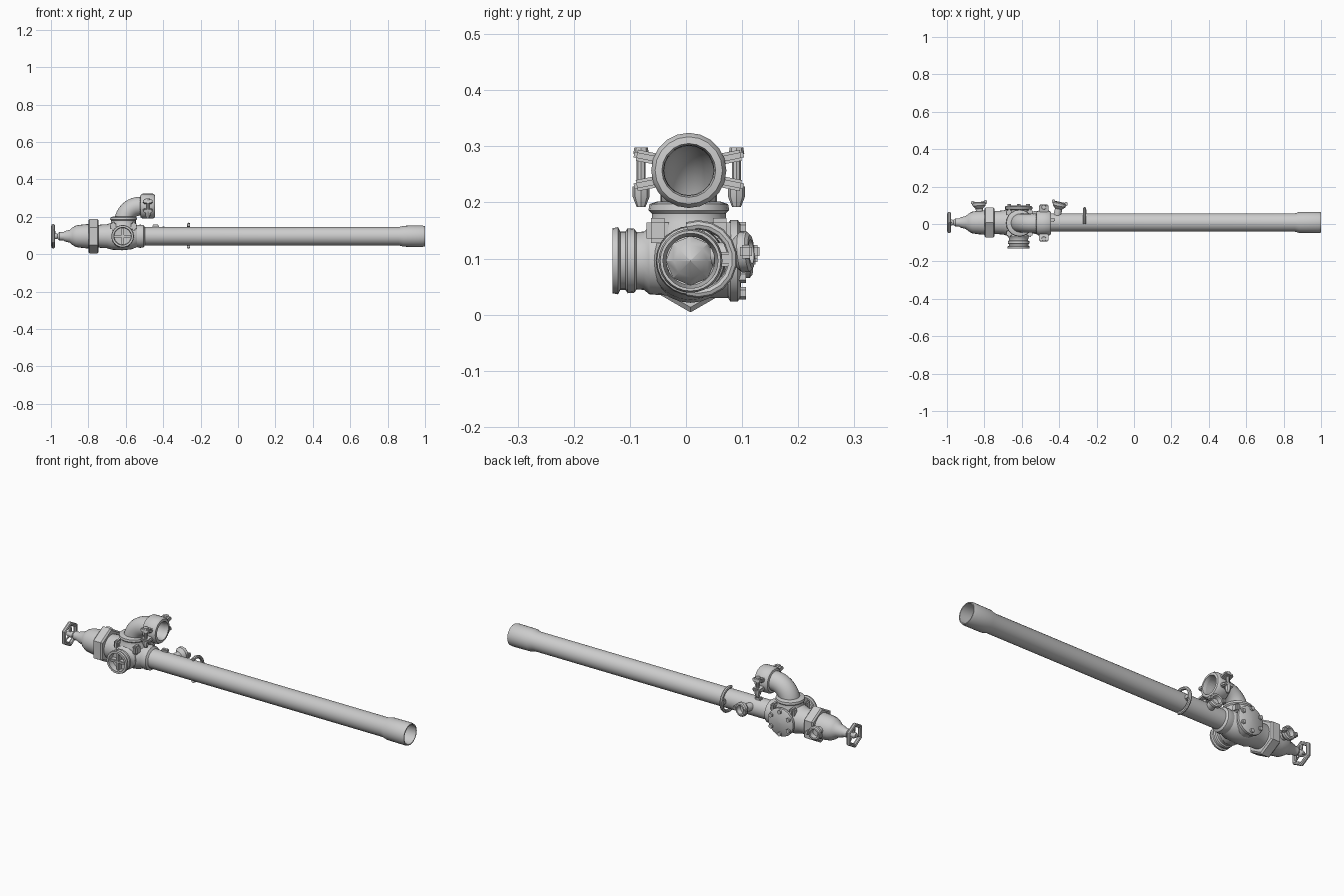
import bpy, bmesh, math
from mathutils import Vector, Matrix

if "Cube" in bpy.data.objects:
    bpy.data.objects.remove(bpy.data.objects["Cube"])

CY, CZ = 0.008, 0.096          # main pipe axis


def finish(name, bm, angle=35):
    bmesh.ops.remove_doubles(bm, verts=bm.verts, dist=1e-5)
    bmesh.ops.recalc_face_normals(bm, faces=bm.faces)
    me = bpy.data.meshes.new(name)
    bm.to_mesh(me)
    bm.free()
    ob = bpy.data.objects.new(name, me)
    bpy.context.collection.objects.link(ob)
    bpy.ops.object.select_all(action='DESELECT')
    ob.select_set(True)
    bpy.context.view_layer.objects.active = ob
    bpy.ops.object.shade_smooth_by_angle(angle=math.radians(angle))
    return ob


def sweep_rings(bm, rings, closed=False):
    loops = [[bm.verts.new(p) for p in ring] for ring in rings]
    n = len(loops[0])
    pairs = list(zip(loops, loops[1:])) + ([(loops[-1], loops[0])] if closed else [])
    for a, b in pairs:
        for i in range(n):
            j = (i + 1) % n
            bm.faces.new((a[i], a[j], b[j], b[i]))
    return loops


def lathe(name, origin, axis, profile, seg=24, phase=0.0):
    """Revolve (distance, radius) points about an axis; radius 0 closes an end."""
    axis = Vector(axis).normalized()
    up = Vector((0, 0, 1)) if abs(axis.z) < 0.9 else Vector((1, 0, 0))
    u = (up - axis * up.dot(axis)).normalized()
    v = axis.cross(u)
    bm = bmesh.new()
    rings = []
    for t, r in profile:
        c = Vector(origin) + axis * t
        r = max(r, 1e-4)
        rings.append([c + (u * math.cos(a) + v * math.sin(a)) * r for a in
                      (phase + 2 * math.pi * i / seg for i in range(seg))])
    sweep_rings(bm, rings)
    return finish(name, bm)


def tube(name, pts, r, seg=10, closed=False, caps=True):
    """Round tube along a planar path."""
    pts = [Vector(p) for p in pts]
    n = len(pts)
    normal = (pts[1] - pts[0]).cross(pts[2] - pts[1])
    normal = normal.normalized() if normal.length > 1e-7 else Vector((0, 1, 0))
    bm = bmesh.new()
    rings = []
    for i, p in enumerate(pts):
        a = pts[i - 1] if (i or closed) else p
        b = pts[(i + 1) % n] if (i < n - 1 or closed) else p
        side = normal.cross((b - a).normalized())
        rings.append([p + (side * math.cos(t) + normal * math.sin(t)) * r for t in
                      (2 * math.pi * k / seg for k in range(seg))])
    loops = sweep_rings(bm, rings, closed)
    if caps and not closed:
        bm.faces.new(loops[0])
        bm.faces.new(loops[-1])
    return finish(name, bm)


def block(name, loc, size, rot=(0, 'X'), bevel=0.005):
    bm = bmesh.new()
    m = (Matrix.Translation(loc) @ Matrix.Rotation(rot[0], 4, rot[1])
         @ Matrix.Diagonal((*size, 1)))
    bmesh.ops.create_cube(bm, size=1, matrix=m)
    bmesh.ops.bevel(bm, geom=bm.edges[:], offset=bevel, segments=2, affect='EDGES')
    return finish(name, bm)


X = (1, 0, 0)
AX = (0, CY, CZ)

# Long barrel with a belled open end
lathe("barrel", AX, X, [(-0.54, 0.049), (0.86, 0.049), (0.885, 0.056), (0.985, 0.057),
                        (1.0, 0.054), (1.0, 0.049), (0.89, 0.048), (0.86, 0.043),
                        (-0.50, 0.043)], 28)
lathe("barrel_collar", AX, X, [(-0.55, 0.056), (-0.525, 0.062), (-0.505, 0.06),
                               (-0.498, 0.049)], 24)
lathe("barrel_plug", AX, X, [(-0.5, 0.044), (-0.48, 0.03), (-0.46, 0.0)], 8)

# Valve body along the barrel axis
lathe("valve_body", AX, X, [(-0.76, 0.06), (-0.70, 0.064), (-0.675, 0.072), (-0.62, 0.075),
                            (-0.57, 0.07), (-0.53, 0.054), (-0.52, 0.048)], 24)
# Hexagonal bonnet flange, corner down
lathe("hex_flange", (0, CY, CZ), X, [(-0.80, 0.0), (-0.80, 0.083), (-0.793, 0.092),
                                     (-0.752, 0.092), (-0.745, 0.083), (-0.745, 0.0)], 6)
lathe("bonnet", AX, X, [(-0.965, 0.0), (-0.965, 0.014), (-0.955, 0.022), (-0.935, 0.022),
                        (-0.925, 0.028), (-0.90, 0.034), (-0.885, 0.047), (-0.865, 0.058),
                        (-0.83, 0.063), (-0.795, 0.066)], 20)
lathe("valve_stem", AX, X, [(-1.0, 0.0), (-1.0, 0.012), (-0.99, 0.016), (-0.972, 0.016),
                            (-0.965, 0.011), (-0.93, 0.011)], 12)

# Handwheel: six-lobed rim and spokes
rim = [(-0.988, CY + 0.055 * math.sin(a), CZ + 0.055 * math.cos(a))
       for a in (math.pi / 3 * i for i in range(6))]
tube("handwheel_rim", rim, 0.0105, 8, closed=True)
for i in range(3):
    p, q = Vector(rim[2 * i]), Vector((-0.982, CY, CZ))
    tube("handwheel_spoke_%d" % (i + 1), [p, (p + q) / 2, q], 0.008, 8)

# Upper neck, collar and open elbow
EX, EY = -0.612, 0.005
lathe("upper_neck", (EX, EY, 0), (0, 0, 1), [(0.10, 0.073), (0.155, 0.072), (0.165, 0.066),
      (0.18, 0.066), (0.186, 0.072), (0.197, 0.07), (0.202, 0.055), (0.202, 0.04)], 20)
bend = [(EX, EY, 0.17)] + [(-0.523 - 0.089 * math.cos(a), EY, 0.168 + 0.089 * math.sin(a))
        for a in (math.pi / 20 * i for i in range(1, 11))] + [(-0.46, EY, 0.257)]
tube("elbow_outer", bend, 0.05, 24, caps=False)
tube("elbow_inner", bend, 0.044, 24, caps=False)

# Clamp coupling on the elbow mouth
lathe("coupling_ring", (0, EY, 0.257), X, [(-0.523, 0.049), (-0.52, 0.06), (-0.51, 0.067),
      (-0.455, 0.067), (-0.445, 0.06), (-0.443, 0.048), (-0.455, 0.045), (-0.49, 0.044)], 20)
for s, side in ((-1, "left"), (1, "right")):
    y = EY + s * 0.085
    for dz, lug in ((0.024, "upper"), (-0.024, "lower")):
        block(f"coupling_{lug}_lug_{side}", (-0.482, EY + s * 0.077, 0.257 + dz),
              (0.05, 0.042, 0.02), (s * math.copysign(0.2, dz), 'X'))
    lathe("coupling_bolt_" + side, (-0.482, y, 0), (0, 0, 1),
          [(0.192, 0.0), (0.192, 0.008), (0.21, 0.015), (0.228, 0.015), (0.23, 0.008),
           (0.286, 0.008), (0.286, 0.014), (0.298, 0.012), (0.298, 0.0)], 8)

# Front side port with grooved rim and cross vane
PX, PZ = -0.617, 0.096
lathe("side_port", (PX, 0, PZ), (0, -1, 0), [(0.03, 0.062), (0.065, 0.06), (0.075, 0.052),
      (0.088, 0.051), (0.092, 0.057), (0.104, 0.058), (0.108, 0.052), (0.117, 0.052),
      (0.121, 0.06), (0.131, 0.058), (0.131, 0.047), (0.10, 0.045), (0.098, 0.0)], 24)
block("port_vane_upright", (PX, -0.108, PZ), (0.014, 0.03, 0.09), bevel=0.003)
block("port_vane_level", (PX, -0.108, PZ), (0.09, 0.03, 0.014), bevel=0.003)

# Rear blind cover with bolts
lathe("rear_cover", (PX, 0, PZ), (0, 1, 0), [(0.03, 0.066), (0.075, 0.066), (0.079, 0.073),
      (0.092, 0.073), (0.097, 0.066), (0.099, 0.0)], 20)
for i in range(6):
    a = math.pi / 3 * i + math.pi / 6
    lathe("cover_bolt_%d" % (i + 1), (PX + 0.058 * math.cos(a), 0, PZ + 0.058 * math.sin(a)),
          (0, 1, 0), [(0.09, 0.011), (0.107, 0.011), (0.107, 0.0)], 6)

# Side bosses joining the neck collar to the body
for s, side in ((-1, "left"), (1, "right")):
    for dx in (-0.055, 0.055):
        block(f"body_boss_{side}_{'rear' if dx < 0 else 'front'}",
              (EX + dx, EY + s * 0.055, 0.15), (0.028, 0.04, 0.045), bevel=0.008)


# Two small hose couplings on the rear, each with a pair of lugs
def hose_coupling(name, x, z, y0, dirn):
    d = Vector(dirn).normalized()
    o = Vector((x, y0, z))
    lathe(name + "_neck", o, d, [(0, 0.021), (0.035, 0.02), (0.045, 0.03), (0.052, 0.036),
          (0.066, 0.036), (0.071, 0.03), (0.071, 0.022), (0.05, 0.018), (0.05, 0.0)], 14)
    side = d.cross(Vector((0, 0, 1))).normalized()
    for i, s in enumerate((-1, 1)):
        c = o + d * 0.068 + side * s * 0.034
        block("%s_lug_%d" % (name, i + 1), c, (0.018, 0.022, 0.024), bevel=0.004)


hose_coupling("bonnet_drain", -0.825, 0.1, 0.047, (-0.05, 1, 0.02))
hose_coupling("barrel_drain", -0.41, 0.107, 0.047, (0.2, 1, 0.08))
block("drain_hinge_top", (-0.44, 0.022, 0.15), (0.035, 0.022, 0.016), bevel=0.004)

# Open hook strapped round the back of the barrel
hook = [(-0.264, 0.022 + 0.061 * math.cos(a), 0.099 + 0.061 * math.sin(a))
        for a in (math.radians(-110 + 20 * i) for i in range(12))]
tube("barrel_hook", hook, 0.0085, 8)
block("hook_pad", (-0.264, 0.066, 0.099), (0.018, 0.032, 0.026), bevel=0.004)
